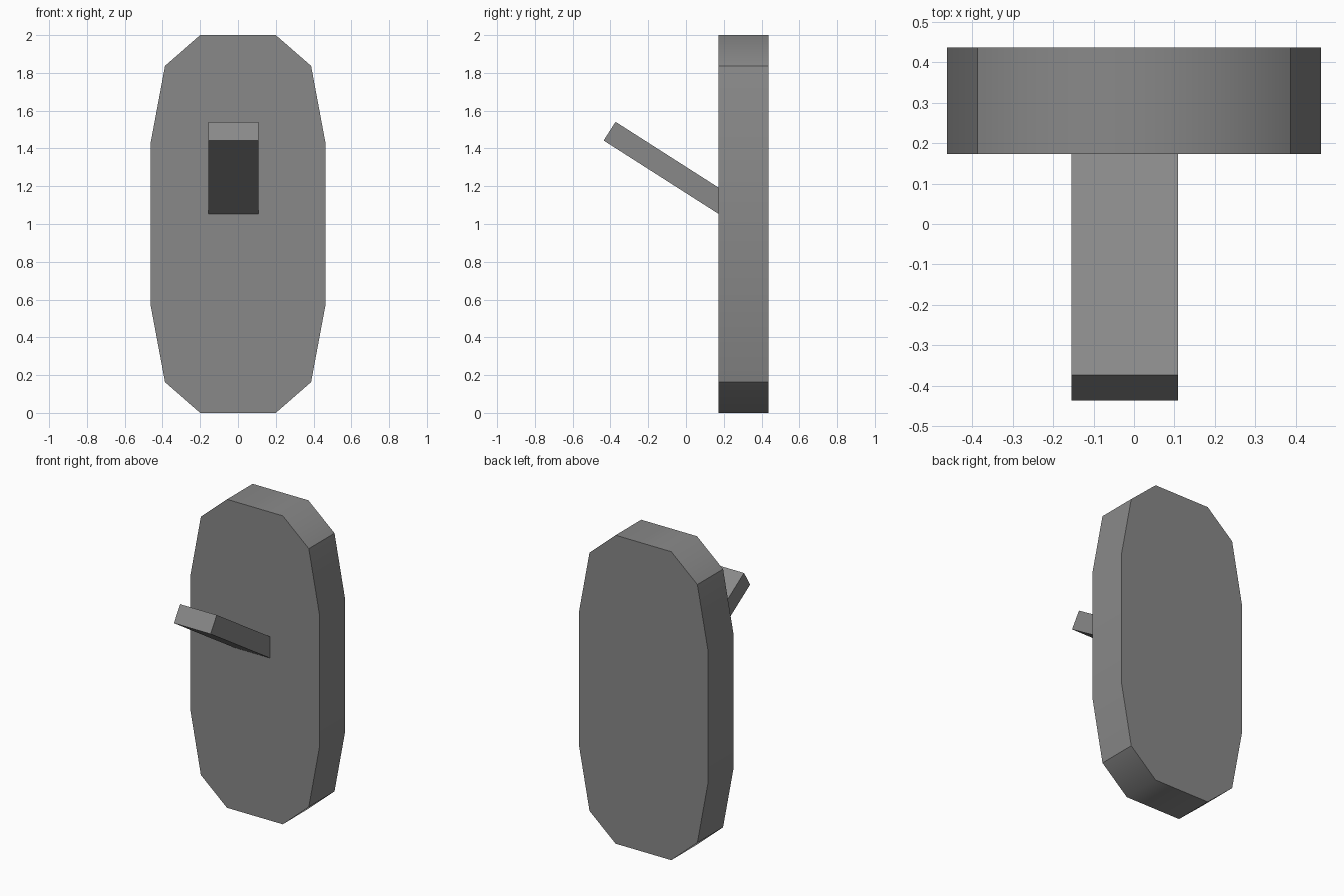
import bpy, bmesh

if "Cube" in bpy.data.objects:
    bpy.data.objects.remove(bpy.data.objects["Cube"])


def material(name, value):
    m = bpy.data.materials.new(name)
    m.diffuse_color = (value, value, value, 1)
    m.use_nodes = True
    m.node_tree.nodes["Principled BSDF"].inputs["Base Color"].default_value = m.diffuse_color
    return m


grey = material("mid grey", 0.25)


def extrude(name, profile, to_point, a, b, smooth_rim=False):
    """Prism: 2D profile placed by to_point(u, v, depth) at depths a and b."""
    bm = bmesh.new()
    n = len(profile)
    va = [bm.verts.new(to_point(u, v, a)) for u, v in profile]
    vb = [bm.verts.new(to_point(u, v, b)) for u, v in profile]
    bm.faces.new(va)
    bm.faces.new(vb)
    for i in range(n):
        j = (i + 1) % n
        f = bm.faces.new((va[i], va[j], vb[j], vb[i]))
        f.smooth = smooth_rim
    bmesh.ops.recalc_face_normals(bm, faces=bm.faces)
    # rim is smooth except at the shoulders; flat caps keep hard edges
    for e in bm.edges:
        p, q = e.verts
        along_depth = abs(p.co.y - q.co.y) > 0.1
        shoulder = abs(abs(p.co.x) - 0.387) < 0.01
        e.smooth = along_depth and not shoulder
    me = bpy.data.meshes.new(name)
    bm.to_mesh(me)
    bm.free()
    me.materials.append(grey)
    ob = bpy.data.objects.new(name, me)
    bpy.context.collection.objects.link(ob)
    return ob


# Back plate: one quarter outline mirrored to all four corners
quarter = [(0.463, 1.43), (0.387, 1.837), (0.2, 2.0)]
top = quarter + [(-x, z) for x, z in reversed(quarter)]
outline = top + [(-x, 2 - z) for x, z in top]
extrude("back_plate", outline, lambda x, z, y: (x, y, z), 0.173, 0.436, True)

# Slanted lever, its root just inside the plate
lever = [(-0.436, 1.442), (-0.373, 1.541), (0.20, 1.175), (0.20, 1.036)]
extrude("lever", lever, lambda y, z, x: (x, y, z), -0.155, 0.109)
